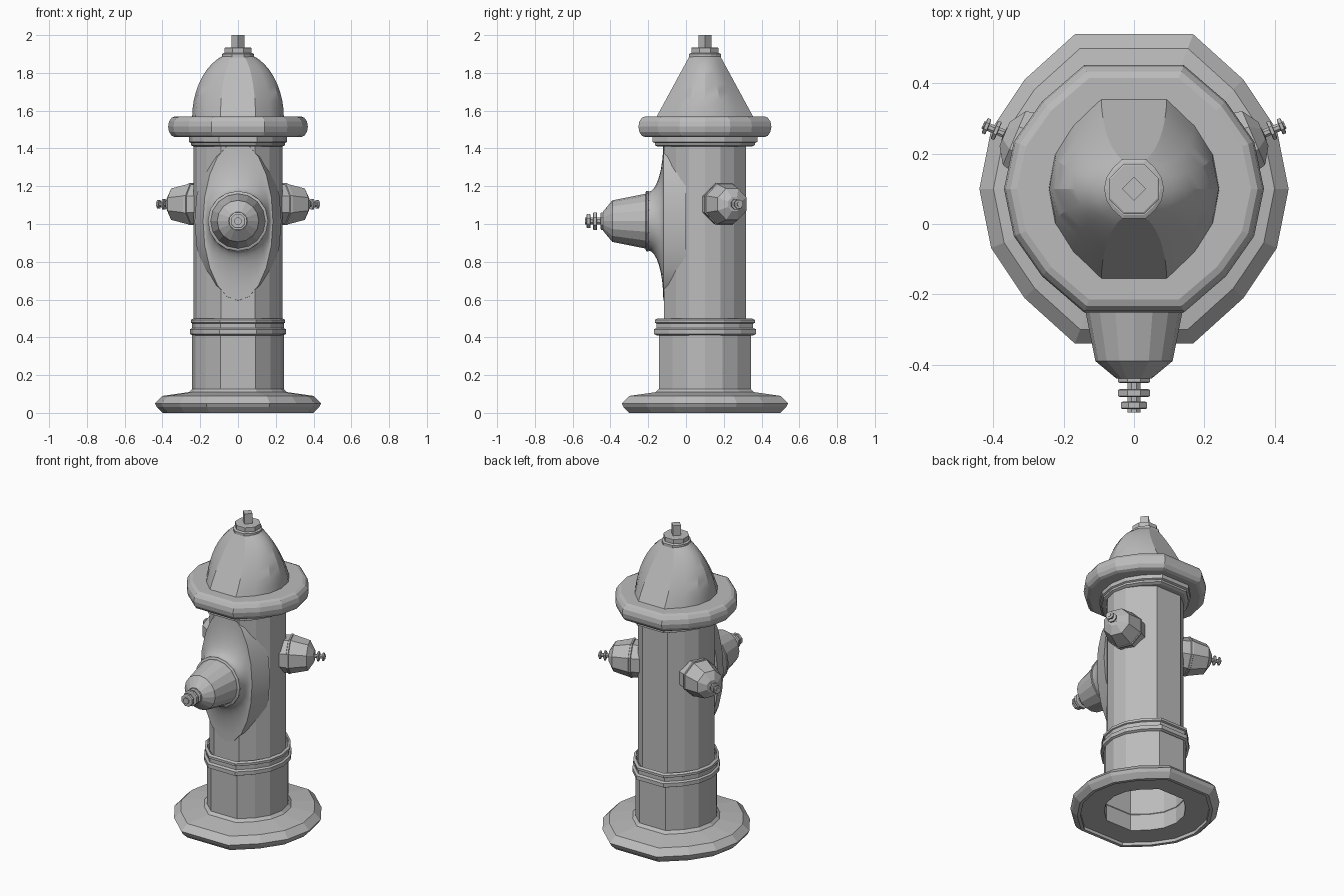
import bpy, math
from mathutils import Matrix, Vector

if "Cube" in bpy.data.objects:
    bpy.data.objects.remove(bpy.data.objects["Cube"])

GREY = (0.5, 0.5, 0.5, 1)
iron = bpy.data.materials.new("grey_iron")
iron.use_nodes = True
iron.diffuse_color = GREY
iron.node_tree.nodes["Principled BSDF"].inputs["Base Color"].default_value = GREY


def polygon(sides, turn=0):
    angles = [math.tau * (step + turn) / sides for step in range(sides)]
    return [(math.cos(angle), math.sin(angle)) for angle in angles]


# Barrel outline: sixteen sides with the front and back corners cut to wide flats
OUTLINE = [(x, math.copysign(1, y) if abs(y) > 0.9 else y)
           for x, y in polygon(16) if abs(y) < 0.99]
OCTAGON = polygon(8, 0.5)
UPRIGHT = Matrix.Translation((0, 0.1, 0))


def loft(name, outline, rings, placement, closed=True, smooth=False):
    """Skin a stack of rings, each given as height, width radius and depth radius."""
    count = len(outline)
    verts = [placement @ Vector((x * width, y * depth, height))
             for height, width, depth in rings for x, y in outline]
    faces = []
    for start in range(0, len(verts) - count, count):
        for side in range(count):
            following = (side + 1) % count
            faces.append((start + side, start + following,
                          start + count + following, start + count + side))
    if closed:
        faces.append(tuple(reversed(range(count))))
        faces.append(tuple(range(len(verts) - count, len(verts))))
    mesh = bpy.data.meshes.new(name)
    mesh.from_pydata(verts, [], faces)
    mesh.materials.append(iron)
    part = bpy.data.objects.new(name, mesh)
    bpy.context.collection.objects.link(part)
    if smooth:
        bpy.ops.object.select_all(action="DESELECT")
        part.select_set(True)
        bpy.context.view_layer.objects.active = part
        bpy.ops.object.shade_smooth_by_angle(angle=math.radians(smooth))


def lathe(name, outline, profile, placement, depth=1, closed=True):
    """Loft a profile of height and radius pairs with one depth ratio."""
    rings = [(height, radius, radius * depth) for height, radius in profile]
    loft(name, outline, rings, placement, closed)


def collar(name, outline, bottom, top, radius, bevel, placement, depth=1, closed=True):
    """Lathe a disc or band with bevelled rims."""
    profile = [(bottom, radius - bevel), (bottom + bevel / 2, radius),
               (top - bevel / 2, radius), (top, radius - bevel)]
    lathe(name, outline, profile, placement, depth, closed)


def outlet(name, outline, placement, lip, profile, nuts, thickness):
    """Build a tapered cap with a lip ring and a stack of nuts on a stem."""
    lip_start, lip_radius = lip
    lathe(name + "_cap", outline, profile, placement)
    collar(name + "_lip", outline, lip_start, lip_start + 0.02, lip_radius, 0.01, placement)
    for number, (start, radius) in enumerate(nuts):
        collar(f"{name}_nut_{number}", OCTAGON, start, start + thickness, radius,
               thickness / 4, placement)
    first, last = nuts[0], nuts[-1]
    stem = last[1] / 2
    lathe(name + "_stem", OCTAGON,
          [(first[0], stem), (last[0] + thickness * 1.4, stem)], placement)


# Base flange, hollow underneath
lathe("base_flange", OUTLINE,
      [(0.1, 0.24), (0.02, 0.24), (0.02, 0.38), (0, 0.38), (0, 0.4),
       (0.03, 0.43), (0.05, 0.44), (0.09, 0.4), (0.11, 0.26), (0.13, 0.24)],
      UPRIGHT, closed=False)

# Lower and upper barrel, with two raised bands where they meet
lathe("lower_barrel", OUTLINE, [(0.1, 0.243), (0.47, 0.243)], UPRIGHT, closed=False)
lathe("upper_barrel", OUTLINE, [(0.47, 0.236), (1.43, 0.236)], UPRIGHT, 0.92, closed=False)
collar("lower_band", OUTLINE, 0.41, 0.45, 0.255, 0.015, UPRIGHT, 1.06, closed=False)
collar("middle_band", OUTLINE, 0.44, 0.48, 0.243, 0.005, UPRIGHT, 1.05, closed=False)
collar("upper_band", OUTLINE, 0.47, 0.5, 0.25, 0.015, UPRIGHT, 1.06, closed=False)

# Neck ring and wide rim below the bonnet
collar("neck_ring_lower", OUTLINE, 1.41, 1.44, 0.25, 0.015, UPRIGHT, 1.06)
collar("neck_ring_upper", OUTLINE, 1.43, 1.47, 0.26, 0.01, UPRIGHT, 1.07)
rim_steps = [math.pi * step / 6 for step in range(7)]
loft("bonnet_rim", OUTLINE,
     [(1.515 - 0.055 * math.cos(turn), 0.333 + 0.037 * math.sin(turn),
       0.315 + 0.037 * math.sin(turn)) for turn in rim_steps], UPRIGHT)

# Bonnet: domed across its width, more conical in depth
dome_steps = [math.radians(70) * step / 9 for step in range(10)]
loft("bonnet_dome", OUTLINE,
     [(1.56 + 0.35 * math.sin(rise), 0.243 * math.cos(rise), 0.26 - 0.19 * math.sin(rise))
      for rise in dome_steps], UPRIGHT, smooth=24)

# Operating nut on top
collar("top_collar", OUTLINE, 1.87, 1.905, 0.085, 0.01, UPRIGHT)
collar("top_washer", OCTAGON, 1.9, 1.935, 0.077, 0.005, UPRIGHT)
lathe("top_post", polygon(4), [(1.93, 0.034), (2, 0.034)], UPRIGHT)

# Flared neck joining the barrel to the front outlet
FRONT = Matrix.Translation((0, 0, 1.015)) @ Matrix.Rotation(math.pi / 2, 4, "X")
flare_steps = [math.pi / 2 * step / 8 for step in range(9)]
flare = [(0.2 - 0.08 * math.sin(bend), 0.185 - 0.03 * math.cos(bend),
          0.42 - 0.265 * math.cos(bend)) for bend in flare_steps]
loft("front_neck", polygon(20), flare + [(0, 0.23, 0.44)], FRONT, smooth=40)

# Front outlet
outlet("front", polygon(16), FRONT, (0.195, 0.16),
       [(0.19, 0.15), (0.39, 0.11), (0.44, 0.05)],
       [(0.43, 0.05), (0.47, 0.05), (0.505, 0.04)], 0.022)

# Side outlets, turned slightly towards the back
for side, heading in (("left", 23), ("right", 157)):
    aim = (Matrix.Translation((0, 0.1, 1.105))
           @ Matrix.Rotation(math.radians(heading), 4, "Z")
           @ Matrix.Rotation(math.pi / 2, 4, "Y"))
    outlet(side, OCTAGON, aim, (0.25, 0.12),
           [(0.18, 0.11), (0.27, 0.115), (0.37, 0.09), (0.4, 0.04)],
           [(0.39, 0.022), (0.42, 0.03), (0.45, 0.025)], 0.012)
